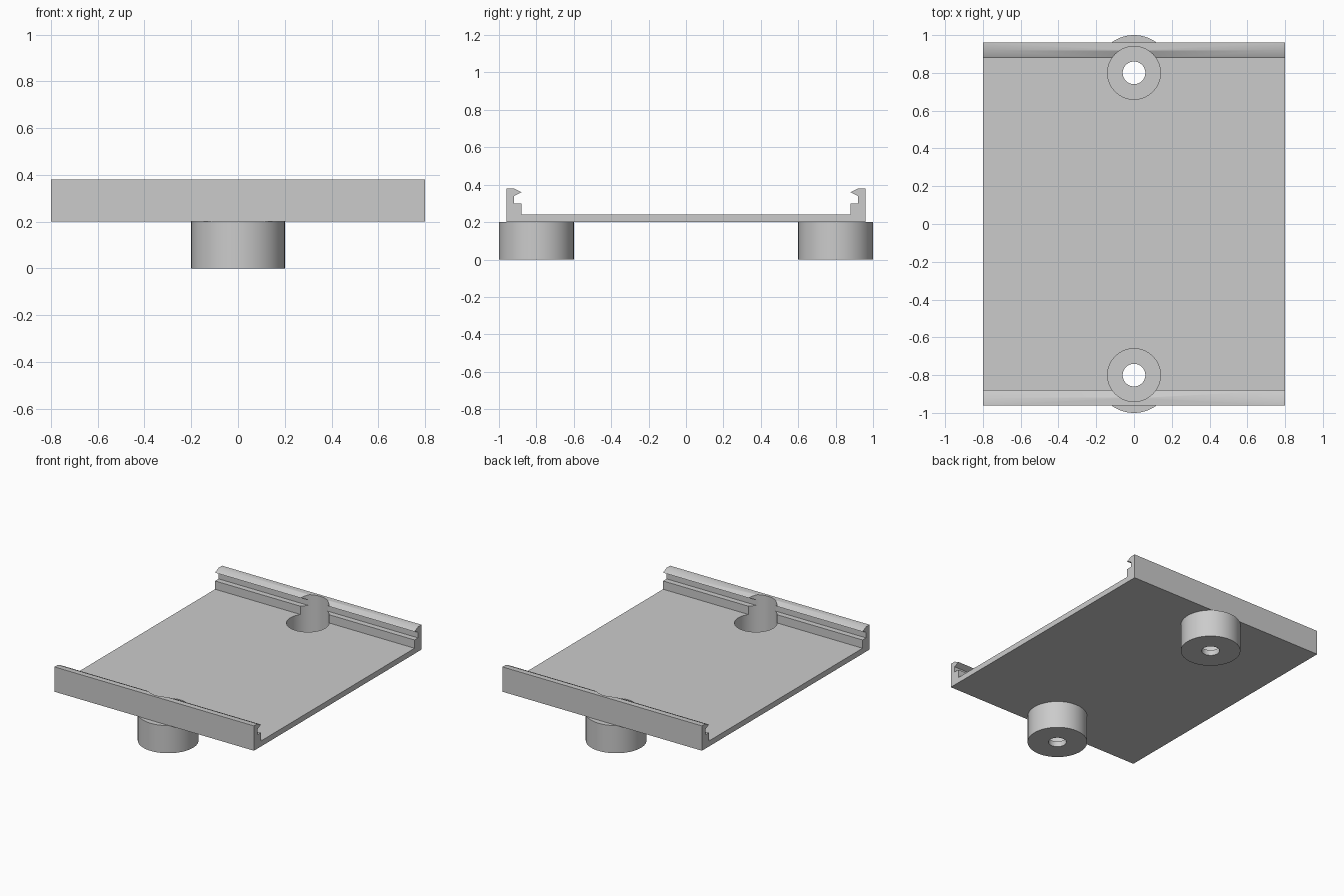
import bpy
import bmesh
from math import pi, cos, sin
from mathutils import Matrix

cube = bpy.data.objects.get("Cube")
if cube:
    bpy.data.objects.remove(cube, do_unlink=True)

SEGMENTS = 64
HALF_WIDTH = 0.8
FOOT_Y = 0.8
BORE_RADIUS = 0.14

grey = bpy.data.materials.new("plain grey")
grey.use_nodes = True
colour = (0.6, 0.6, 0.6, 1)
grey.diffuse_color = colour
grey.node_tree.nodes["Principled BSDF"].inputs["Base Color"].default_value = colour


def make_object(name, bm):
    bmesh.ops.recalc_face_normals(bm, faces=bm.faces)
    mesh = bpy.data.meshes.new(name)
    bm.to_mesh(mesh)
    bm.free()
    mesh.materials.append(grey)
    obj = bpy.data.objects.new(name, mesh)
    bpy.context.collection.objects.link(obj)
    return obj


def smooth(obj):
    bpy.ops.object.select_all(action="DESELECT")
    obj.select_set(True)
    bpy.context.view_layer.objects.active = obj
    bpy.ops.object.shade_smooth_by_angle(angle=pi / 6)


# Tray with hooked rails: one side profile, mirrored and extruded along x
half = [(0.88, 0.24), (0.88, 0.30), (0.92, 0.30), (0.92, 0.34),
        (0.88, 0.36), (0.92, 0.38), (0.96, 0.38), (0.96, 0.20)]
profile = half + [(-y, z) for y, z in reversed(half)]
bm = bmesh.new()
face = bm.faces.new([bm.verts.new((-HALF_WIDTH, y, z)) for y, z in profile])
result = bmesh.ops.extrude_face_region(bm, geom=[face])
moved = [v for v in result["geom"] if isinstance(v, bmesh.types.BMVert)]
bmesh.ops.translate(bm, verts=moved, vec=(HALF_WIDTH * 2, 0, 0))
tray = make_object("tray", bm)

# Screw bores through the floor and rails
bm = bmesh.new()
for side in (-1, 1):
    bmesh.ops.create_cone(bm, cap_ends=True, segments=SEGMENTS,
                          radius1=BORE_RADIUS, radius2=BORE_RADIUS, depth=0.6,
                          matrix=Matrix.Translation((0, side * FOOT_Y, 0.4)))
cutter = make_object("bore_cutter", bm)
cutter.hide_render = True
cut = tray.modifiers.new("bores", "BOOLEAN")
cut.operation = "DIFFERENCE"
cut.solver = "EXACT"
cut.object = cutter
bpy.context.view_layer.objects.active = tray
bpy.ops.object.modifier_apply(modifier=cut.name)
bpy.data.objects.remove(cutter, do_unlink=True)
smooth(tray)

# Round counterbored feet, revolved from a section
section = [(0.06, 0), (0.2, 0), (0.2, 0.2), (BORE_RADIUS, 0.2),
           (BORE_RADIUS, 0.04), (0.06, 0.04)]
for name, side in (("front_foot", -1), ("back_foot", 1)):
    bm = bmesh.new()
    rings = []
    for i in range(SEGMENTS):
        a = 2 * pi * i / SEGMENTS
        rings.append([bm.verts.new((r * cos(a), r * sin(a), z)) for r, z in section])
    for i, ring in enumerate(rings):
        after = rings[(i + 1) % SEGMENTS]
        for j in range(len(section)):
            k = (j + 1) % len(section)
            bm.faces.new((ring[j], after[j], after[k], ring[k]))
    foot = make_object(name, bm)
    foot.location.y = side * FOOT_Y
    smooth(foot)
